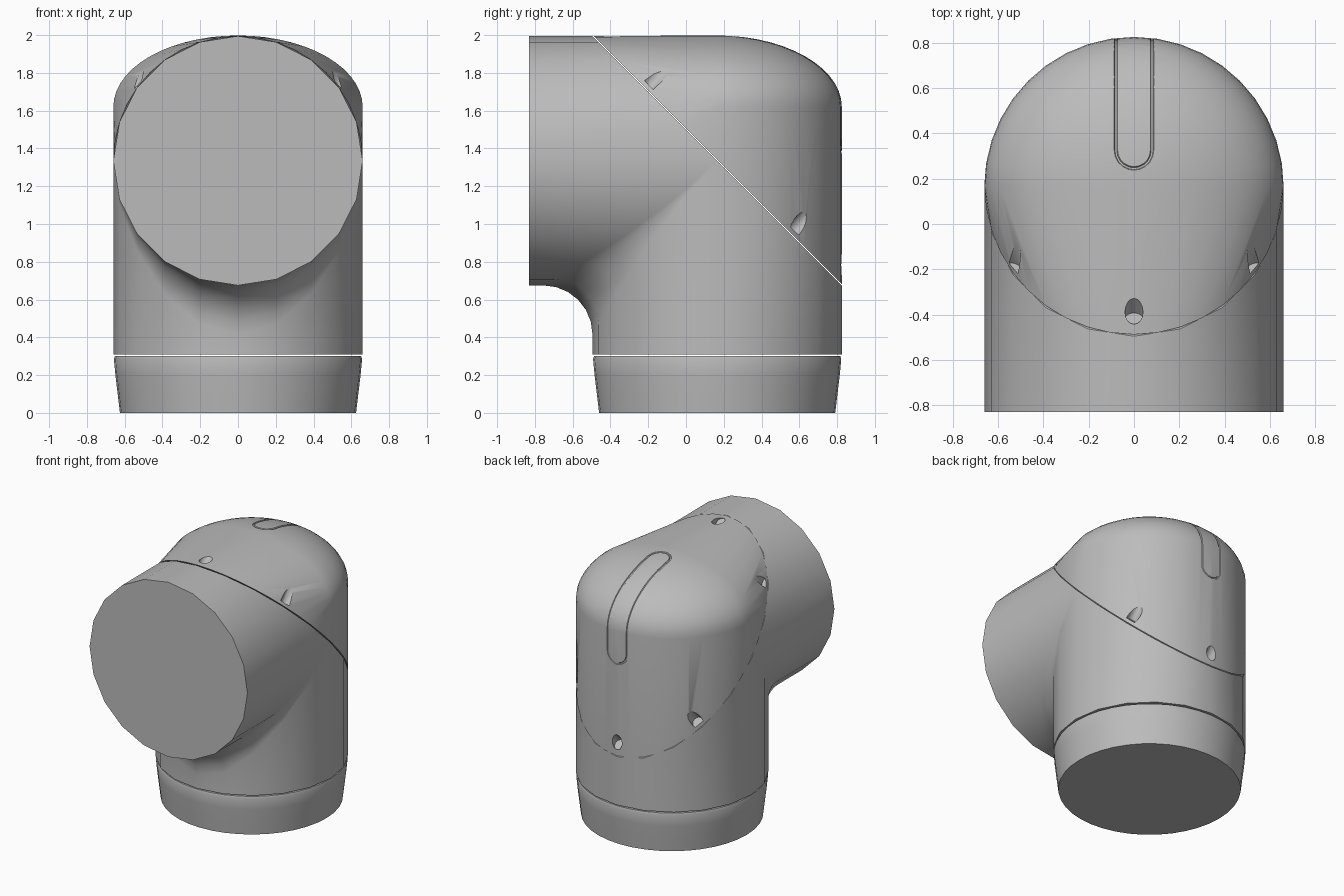
import bpy, bmesh
from math import sin, cos, pi, radians, sqrt, acos
from mathutils import Vector

cube = bpy.data.objects.get("Cube")
if cube:
    bpy.data.objects.remove(cube)

R = 0.66            # radius of both pipes
CY, CZ = 0.165, 1.335   # where the pipe axes cross
FRONT = -0.83
DOME_Z, DOME_H = 1.62, 0.378
GAP = 0.008

grey = bpy.data.materials.new("light grey")
grey.use_nodes = True
grey.diffuse_color = (0.5, 0.5, 0.5, 1)
grey.node_tree.nodes["Principled BSDF"].inputs["Base Color"].default_value = (0.5, 0.5, 0.5, 1)


def finish(bm, name):
    bmesh.ops.recalc_face_normals(bm, faces=bm.faces[:])
    mesh = bpy.data.meshes.new(name)
    bm.to_mesh(mesh)
    bm.free()
    obj = bpy.data.objects.new(name, mesh)
    bpy.context.collection.objects.link(obj)
    mesh.materials.append(grey)
    return obj


def smooth(obj):
    bpy.ops.object.select_all(action='DESELECT')
    obj.select_set(True)
    bpy.context.view_layer.objects.active = obj
    bpy.ops.object.shade_smooth_by_angle(angle=radians(32))


def strip(bm, lines):
    """Skin neighbouring lines of points with quads."""
    rows = [[bm.verts.new(p) for p in line] for line in lines]
    for a, b in zip(rows, rows[1:]):
        for i in range(len(a) - 1):
            bm.faces.new((a[i], a[i + 1], b[i + 1], b[i]))


def close_up(bm):
    bmesh.ops.remove_doubles(bm, verts=bm.verts[:], dist=0.0005)
    bmesh.ops.holes_fill(bm, edges=[e for e in bm.edges if e.is_boundary], sides=0)


# Elbow body: upper pipe half, filleted inner corner, back wall
BASE = 0.31
upper, inner, back = [], [], []
for i in range(11):
    x, s = R * cos(pi * i / 10), sin(pi * i / 10)
    d = R * s
    upper.append([(x, FRONT, CZ + d), (x, CY - d, CZ + d)])
    back.append([(x, CY + d, BASE), (x, CY + d, CZ - d)])
    f = 0.26 * s * s
    yc, zc = CY - d - f, CZ - d - f
    arc = [(x, yc + f * sin(k * pi / 12), zc + f * cos(k * pi / 12)) for k in range(7)]
    inner.append([(x, FRONT, CZ - d)] + arc + [(x, CY - d, BASE)])
bm = bmesh.new()
for lines in (upper, inner, back):
    strip(bm, lines)
close_up(bm)
smooth(finish(bm, "elbow_body"))

# Tapered collar at the base
bm = bmesh.new()
profile = [(0.625, 0), (0.637, 0.1), (0.649, 0.2), (0.657, 0.285), (0.652, 0.3)]
strip(bm, [[(r * cos(pi * i / 20), CY + r * sin(pi * i / 20), z) for r, z in profile]
           for i in range(41)])
close_up(bm)
smooth(finish(bm, "base_collar"))

# Domed rear cap: hull of the slanted seam and the half dome
bm = bmesh.new()
for i in range(40):
    x, d = R * cos(pi * i / 20), R * sin(pi * i / 20)
    bm.verts.new((x, CY - d + (GAP if d > 0 else 0), CZ + d + (GAP if d <= 0 else 0)))
for k in range(14):
    phi = k * pi / 28
    r, z = R * cos(phi), DOME_Z + DOME_H * sin(phi)
    for i in range(21):
        bm.verts.new((r * cos(pi * i / 20), CY + r * sin(pi * i / 20), z))
bm.verts.new((0, CY, DOME_Z + DOME_H))
hull = bmesh.ops.convex_hull(bm, input=bm.verts[:])
spare = {v for v in hull["geom_interior"] + hull["geom_unused"] if isinstance(v, bmesh.types.BMVert)}
bmesh.ops.delete(bm, geom=list(spare), context='VERTS')
bmesh.ops.dissolve_limit(bm, angle_limit=radians(0.1), verts=bm.verts[:], edges=bm.edges[:])
cap = finish(bm, "rear_cap")

# Cutters for the six screw holes, square to the seam
axis = Vector((0, 1, 1)).normalized()
turn = axis.to_track_quat('Z', 'Y').to_matrix().to_4x4()
holes = [(0, 0.605), (0, -0.605)]
for side in (-1, 1):
    holes += [(side * 0.54, 0.385), (side * 0.5, -0.385)]
bm = bmesh.new()
for x, v in holes:
    made = bmesh.ops.create_cone(bm, cap_ends=True, segments=16, radius1=0.04, radius2=0.04, depth=0.4)
    bmesh.ops.transform(bm, matrix=turn, verts=made["verts"])
    centre = Vector((x, CY - v, CZ + v)) + axis * 0.228
    bmesh.ops.translate(bm, vec=centre, verts=made["verts"])
hole_cutter = finish(bm, "hole_cutter")

# Cutter for the round-ended slot outline running over the dome
W = 0.08


def on_dome(x, y):
    rr = (x * x + (y - CY) ** 2) / (R * R)
    return (x, y, DOME_Z + DOME_H * sqrt(1 - rr))


def on_wall(x, z):
    return (x, CY + sqrt(R * R - x * x), z)


def side_line(x):
    start = acos(0.19 / R)
    pts = []
    for k in range(15):
        phi = start * (1 - k / 14)
        pts.append((x, CY + sqrt((R * cos(phi)) ** 2 - x * x), DOME_Z + DOME_H * sin(phi)))
    return pts


ends = [k * pi / 10 for k in range(11)]
path = [on_dome(-W * cos(t), 0.325 - W * sin(t)) for t in ends]
path += side_line(W)
path += [on_wall(W * cos(t), 1.46 - W * sin(t)) for t in ends]
path += side_line(-W)[::-1]
curve = bpy.data.curves.new("slot_path", 'CURVE')
curve.dimensions = '3D'
curve.bevel_depth = 0.008
curve.bevel_resolution = 1
line = curve.splines.new('POLY')
line.points.add(len(path) - 1)
for point, co in zip(line.points, path):
    point.co = (*co, 1)
line.use_cyclic_u = True
slot_cutter = bpy.data.objects.new("slot_path", curve)
bpy.context.collection.objects.link(slot_cutter)
slot_mesh = bpy.data.meshes.new_from_object(
    slot_cutter.evaluated_get(bpy.context.evaluated_depsgraph_get()))
bpy.data.objects.remove(slot_cutter)
bm = bmesh.new()
bm.from_mesh(slot_mesh)
bmesh.ops.remove_doubles(bm, verts=bm.verts[:], dist=0.0001)
slot_cutter = finish(bm, "slot_cutter")

# Cut the cap, then drop the cutters
for cutter in (hole_cutter, slot_cutter):
    cutter.hide_render = True
    mod = cap.modifiers.new(cutter.name, 'BOOLEAN')
    mod.operation = 'DIFFERENCE'
    mod.solver = 'EXACT'
    mod.object = cutter
cut = bpy.data.meshes.new_from_object(
    cap.evaluated_get(bpy.context.evaluated_depsgraph_get()))
cap.modifiers.clear()
cap.data = cut
for cutter in (hole_cutter, slot_cutter):
    bpy.data.objects.remove(cutter)
smooth(cap)
